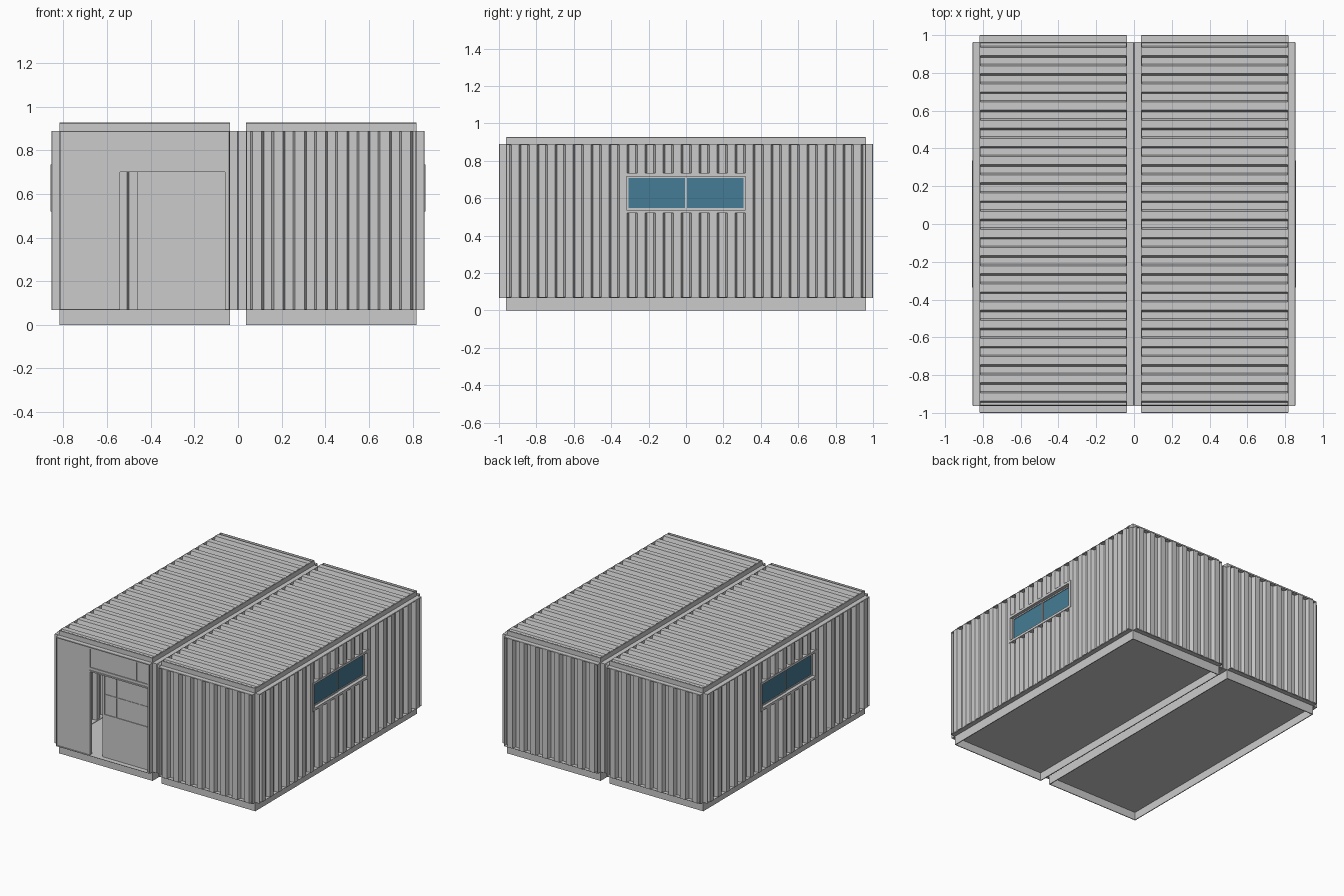
import bpy, bmesh
from mathutils import Matrix, Vector

if "Cube" in bpy.data.objects:
    bpy.data.objects.remove(bpy.data.objects["Cube"])

def material(name, rgb):
    m = bpy.data.materials.new(name)
    m.diffuse_color = (*rgb, 1)
    m.use_nodes = True
    m.node_tree.nodes["Principled BSDF"].inputs["Base Color"].default_value = m.diffuse_color
    return m

GREY = material("painted_steel_grey", (0.6, 0.6, 0.6))
GLASS = material("blue_glass", (0.06, 0.2, 0.3))
D = 0.0375               # panel depth
HX, HY = 0.39, 0.9625    # half size of one module
CX = 0.4275              # module centre
Z0, Z1 = 0.067, 0.889    # wall bottom and top
ZC, HZ = (Z0 + Z1) / 2, (Z1 - Z0) / 2

def box(bm, lo, hi):
    lo, hi = Vector(lo), Vector(hi)
    m = Matrix.Translation((lo + hi) / 2) @ Matrix.Diagonal((*(hi - lo), 1))
    bmesh.ops.create_cube(bm, size=1, matrix=m)

def finish(name, bm, mat, matrix=None):
    me = bpy.data.meshes.new(name)
    bm.to_mesh(me)
    bm.free()
    me.materials.append(mat)
    ob = bpy.data.objects.new(name, me)
    bpy.context.collection.objects.link(ob)
    if matrix:
        ob.matrix_world = matrix
    return ob

def frame(bm, u0, u1, v0, v1, t, w0, w1):
    """Rectangular ring of four bars in local u, v, w."""
    box(bm, (u0, v0, w0), (u1, v0 + t, w1))
    box(bm, (u0, v1 - t, w0), (u1, v1, w1))
    box(bm, (u0, v0 + t, w0), (u0 + t, v1 - t, w1))
    box(bm, (u1 - t, v0 + t, w0), (u1, v1 - t, w1))

def rim(bm, hu, hv, c=0.003, r=0.004):
    """Thin panel border with a chamfered outer edge."""
    rings = []
    for inset, w in ((0, 0), (0, D - c), (c, D), (r, D), (r, 0)):
        a, b = hu - inset, hv - inset
        rings.append([bm.verts.new(p) for p in
                      ((-a, -b, w), (a, -b, w), (a, b, w), (-a, b, w))])
    for lo, hi in zip(rings, rings[1:] + rings[:1]):
        for i in range(4):
            j = (i + 1) % 4
            bm.faces.new((lo[i], lo[j], hi[j], hi[i]))

def basis(u, v, w, origin):
    m = Matrix((u, v, w)).transposed().to_4x4()
    m.translation = Vector(origin)
    return m

def corrugated(name, matrix, hu, hv, cells, hole=None):
    """Trapezoid ribbed sheet with a thin rim; u across ribs, v along, w outward."""
    bm = bmesh.new()
    step = 2 * hu / cells
    low, high = 0.008, D - 0.0005
    pts = [(-hu, low)]
    for i in range(cells):
        for f, w in ((0.2, low), (0.3, high), (0.73, high), (0.83, low)):
            pts.append((-hu + (i + f) * step, w))
    pts.append((hu, low))
    if hole:   # hole edges fall on rib crests
        pts += [(-hole[0], high), (hole[0], high)]
        pts.sort()
    for (a, wa), (b, wb) in zip(pts, pts[1:]):
        spans = [(-hv, hv)]
        if hole and abs((a + b) / 2) < hole[0]:
            spans = [(-hv, hole[1]), (hole[2], hv)]
        for v0, v1 in spans:
            bm.faces.new([bm.verts.new(p) for p in
                          ((a, v0, wa), (b, v0, wb), (b, v1, wb), (a, v1, wa))])
    bmesh.ops.remove_doubles(bm, verts=bm.verts, dist=1e-5)
    rim(bm, hu, hv)
    return finish(name, bm, GREY, matrix)

def window(side, matrix):
    """Two-pane sliding window standing just proud of the ribs."""
    v0, v1 = 0.52 - ZC, 0.735 - ZC
    bm = bmesh.new()
    frame(bm, -0.335, 0.335, v0, v1, 0.018, 0.0, D + 0.003)
    frame(bm, -0.317, 0.004, v0 + 0.018, v1 - 0.018, 0.009, 0.006, 0.018)
    frame(bm, -0.004, 0.317, v0 + 0.018, v1 - 0.018, 0.009, 0.002, 0.014)
    finish(side + "_window_frame", bm, GREY, matrix)
    bm = bmesh.new()
    box(bm, (-0.31, v0 + 0.025, 0.010), (-0.003, v1 - 0.025, 0.013))
    box(bm, (0.003, v0 + 0.025, 0.006), (0.31, v1 - 0.025, 0.009))
    finish(side + "_window_glass", bm, GLASS, matrix)

X, Y, Z = Vector((1, 0, 0)), Vector((0, 1, 0)), Vector((0, 0, 1))
for s, side in ((-1, "left"), (1, "right")):
    cx = s * CX
    # base: skirt ring with a raised floor plate, hollow underneath
    bm = bmesh.new()
    frame(bm, cx - HX, cx + HX, -HY, HY, 0.006, 0, Z0)
    box(bm, (cx - HX + 0.006, -HY + 0.006, Z0 - 0.008), (cx + HX - 0.006, HY - 0.006, Z0))
    finish(side + "_base", bm, GREY)
    # roof sheet, ribs along x
    corrugated(side + "_roof", basis(-Y, X, Z, (cx, 0, Z1)), HY, HX, 20)
    # outer wall with window, inner wall facing the other module
    outer = basis(s * Y, Z, s * X, (cx + s * HX, 0, ZC))
    corrugated(side + "_outer_wall", outer, HY, HZ, 20, (0.325, 0.53 - ZC, 0.725 - ZC))
    window(side, outer)
    corrugated(side + "_inner_wall", basis(-s * Y, Z, -s * X, (cx - s * HX, 0, ZC)), HY, HZ, 20)
    # back wall
    corrugated(side + "_back_wall", basis(-X, Z, Y, (cx, HY, ZC)), HX, HZ, 8)

# right front wall
corrugated("right_front_wall", basis(X, Z, -Y, (CX, -HY, ZC)), HX, HZ, 8)

# left front: flat facade with a partly open sliding door
bm = bmesh.new()
rim(bm, HX, HZ)
finish("facade_rim", bm, GREY, basis(X, Z, -Y, (-CX, -HY, ZC)))

front = basis(X, Z, -Y, (0, -HY, 0))
L, R = -CX - HX + 0.002, -CX + HX - 0.002
W0, W1 = 0.004, 0.026
bm = bmesh.new()
box(bm, (L, Z0, W0), (-0.54, Z1, W1))            # solid left part
box(bm, (-0.06, Z0, W0), (R, Z1, W1))            # right post
box(bm, (-0.54, 0.87, W0), (-0.06, Z1, W1))      # top strip
box(bm, (-0.54, 0.70, W0), (-0.06, 0.73, W1))    # header
box(bm, (-0.54, 0.70, W1), (-0.06, 0.71, W1 + 0.006))  # door track
finish("front_facade", bm, GREY, front)

# door leaf slides behind the facade
DW0, DW1 = -0.022, -0.006
bm = bmesh.new()
box(bm, (-0.46, Z0, DW0), (-0.44, 0.71, DW1))    # door stile
box(bm, (-0.44, Z0, DW0), (R, 0.39, DW1))        # door lower part
box(bm, (-0.44, 0.69, DW0), (R, 0.71, DW1))      # door top rail
box(bm, (-0.06, 0.39, DW0), (R, 0.69, DW1))      # far stile
finish("sliding_door", bm, GREY, front)

bm = bmesh.new()
box(bm, (-0.44, 0.39, DW0 + 0.002), (-0.06, 0.69, DW1 - 0.005))
box(bm, (-0.54, 0.73, W0), (-0.06, 0.87, W1 - 0.006))
finish("front_panes", bm, GREY, front)

bm = bmesh.new()
for i in (1, 2, 3):
    x = -0.44 + i * 0.095
    box(bm, (x - 0.002, 0.39, DW0 + 0.004), (x + 0.002, 0.69, DW1 - 0.001))
    box(bm, (x - 0.002, 0.73, W0 + 0.002), (x + 0.002, 0.87, W1 - 0.003))
box(bm, (-0.44, 0.538, DW0 + 0.004), (-0.06, 0.542, DW1 - 0.001))
finish("front_mullions", bm, GREY, front)
